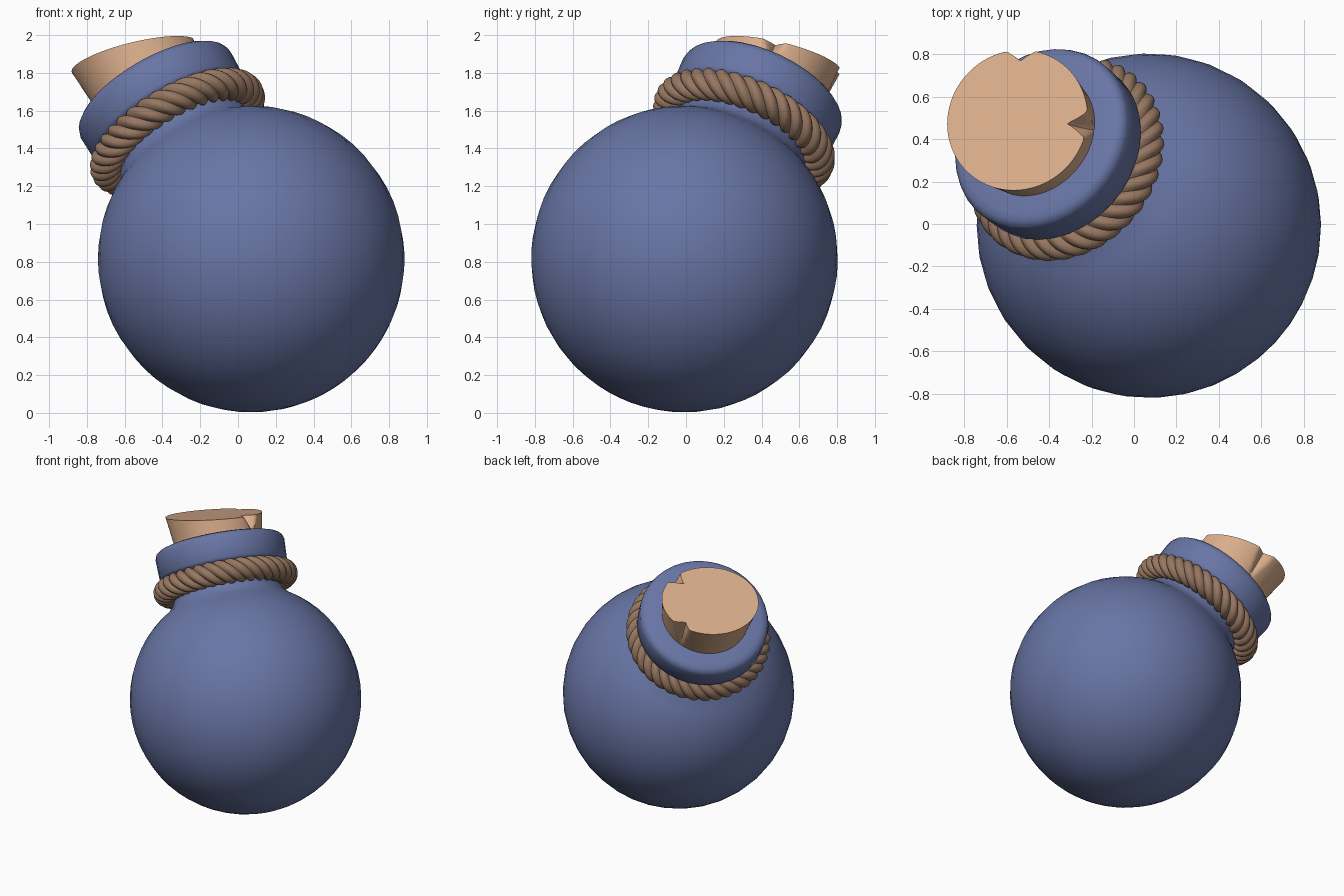
import bpy, bmesh, math
from mathutils import Vector

if "Cube" in bpy.data.objects:
    bpy.data.objects.remove(bpy.data.objects["Cube"])

CENTER = Vector((0.07, -0.008, 0.815))          # middle of the round body
AXIS = Vector((-0.466, 0.376, 0.80)).normalized()  # direction of the neck
RADIUS = 0.812


def frame(n):
    """Two directions at right angles to n, close to world x and y."""
    n = n.normalized()
    u = Vector((1, 0, 0))
    u = (u - n * n.dot(u)).normalized()
    return u, n.cross(u)


U, V = frame(AXIS)


def material(name, rgb):
    m = bpy.data.materials.new(name)
    m.diffuse_color = (*rgb, 1)
    m.use_nodes = True
    m.node_tree.nodes["Principled BSDF"].inputs["Base Color"].default_value = m.diffuse_color
    return m


def grid_object(name, rings, mat, wrap=False, caps=(None, None), angle=40):
    """Skin closed rings of points; optionally join ends or fan to cap points."""
    bm = bmesh.new()
    rows = [[bm.verts.new(p) for p in r] for r in rings]
    n = len(rows[0])
    pairs = list(zip(rows, rows[1:]))
    if wrap:
        pairs.append((rows[-1], rows[0]))
    for a, b in pairs:
        for i in range(n):
            j = (i + 1) % n
            bm.faces.new((a[i], a[j], b[j], b[i]))
    for cap, row in zip(caps, (rows[0], rows[-1])):
        if cap is not None:
            c = bm.verts.new(cap)
            for i in range(n):
                bm.faces.new((c, row[i], row[(i + 1) % n]))
    bmesh.ops.recalc_face_normals(bm, faces=bm.faces)
    me = bpy.data.meshes.new(name)
    bm.to_mesh(me)
    bm.free()
    ob = bpy.data.objects.new(name, me)
    bpy.context.collection.objects.link(ob)
    me.materials.append(mat)
    bpy.ops.object.select_all(action='DESELECT')
    bpy.context.view_layer.objects.active = ob
    ob.select_set(True)
    bpy.ops.object.shade_smooth_by_angle(angle=math.radians(angle))
    return ob


def ring(center, u, v, r, n):
    return [center + r * (math.cos(t) * u + math.sin(t) * v)
            for t in (2 * math.pi * i / n for i in range(n))]


blue = material("blue_glaze", (0.14, 0.18, 0.38))
tan = material("cork_tan", (0.70, 0.42, 0.26))
brown = material("rope_brown", (0.31, 0.185, 0.12))

# Round body, neck and collar turned as one profile (radius, distance along axis)
profile = [(RADIUS * math.sin(a), -RADIUS * math.cos(a))
           for a in (math.radians(d) for d in range(10, 149, 6))]
profile += [(0.40, 0.72), (0.375, 0.77), (0.37, 0.87), (0.39, 0.905),
            (0.438, 0.918), (0.453, 0.94), (0.458, 1.08), (0.45, 1.105),
            (0.43, 1.122), (0.395, 1.132), (0.28, 1.134), (0.27, 1.05)]
grid_object("bottle", [ring(CENTER + AXIS * t, U, V, r, 36) for r, t in profile],
            blue, caps=(CENTER - AXIS * RADIUS, CENTER + AXIS * 1.05), angle=50)

# Cork: widens upward, obliquely cut top, two notches that fade downward
top_c, top_n = Vector((-0.55, 0.49, 1.885)), Vector((-0.245, 0.24, 1))
base_c = CENTER + AXIS * 1.13
TU, TV = frame(top_n)
NOTCHES = [(math.radians(-7), 0.19, 0.10), (math.radians(87), 0.21, 0.055)]
N = 144


def cork_ring(h):
    pts = []
    for i in range(N):
        t = 2 * math.pi * i / N
        cut = 0
        for ang, half, depth in NOTCHES:
            d = abs((t - ang + math.pi) % (2 * math.pi) - math.pi)
            cut += depth * max(0, h - d / half) if h > 0 else 0
        c, s = math.cos(t), math.sin(t)
        low = base_c + (0.308 - cut) * (c * U + s * V)
        high = top_c + (0.34 - cut) * (c * TU + s * TV)
        pts.append(low.lerp(high, h))
    return pts


grid_object("cork", [cork_ring(h) for h in (-0.3, 0, 0.2, 0.4, 0.6, 0.8, 1)],
            tan, caps=(base_c - AXIS * 0.08, top_c), angle=35)

# Twisted rope: four-lobed section swept around the neck
LOBES, TURNS, STEPS, PER = 4, 9, 324, 8
D, S, R = 0.040, 0.048, 0.425
rope_c = CENTER + AXIS * 0.838
rope = []
for k in range(STEPS):
    t = 2 * math.pi * k / STEPS
    out = math.cos(t) * U + math.sin(t) * V
    section = []
    for i in range(LOBES * PER):
        phi = 2 * math.pi * i / (LOBES * PER)
        a = (i % PER) / PER * (2 * math.pi / LOBES) - math.pi / LOBES
        r = D * math.cos(a) + math.sqrt(S * S - (D * math.sin(a)) ** 2)
        p = phi - TURNS * t
        section.append(rope_c + out * (R + r * math.cos(p)) + AXIS * (r * math.sin(p)))
    rope.append(section)
grid_object("rope", rope, brown, wrap=True, angle=40)
